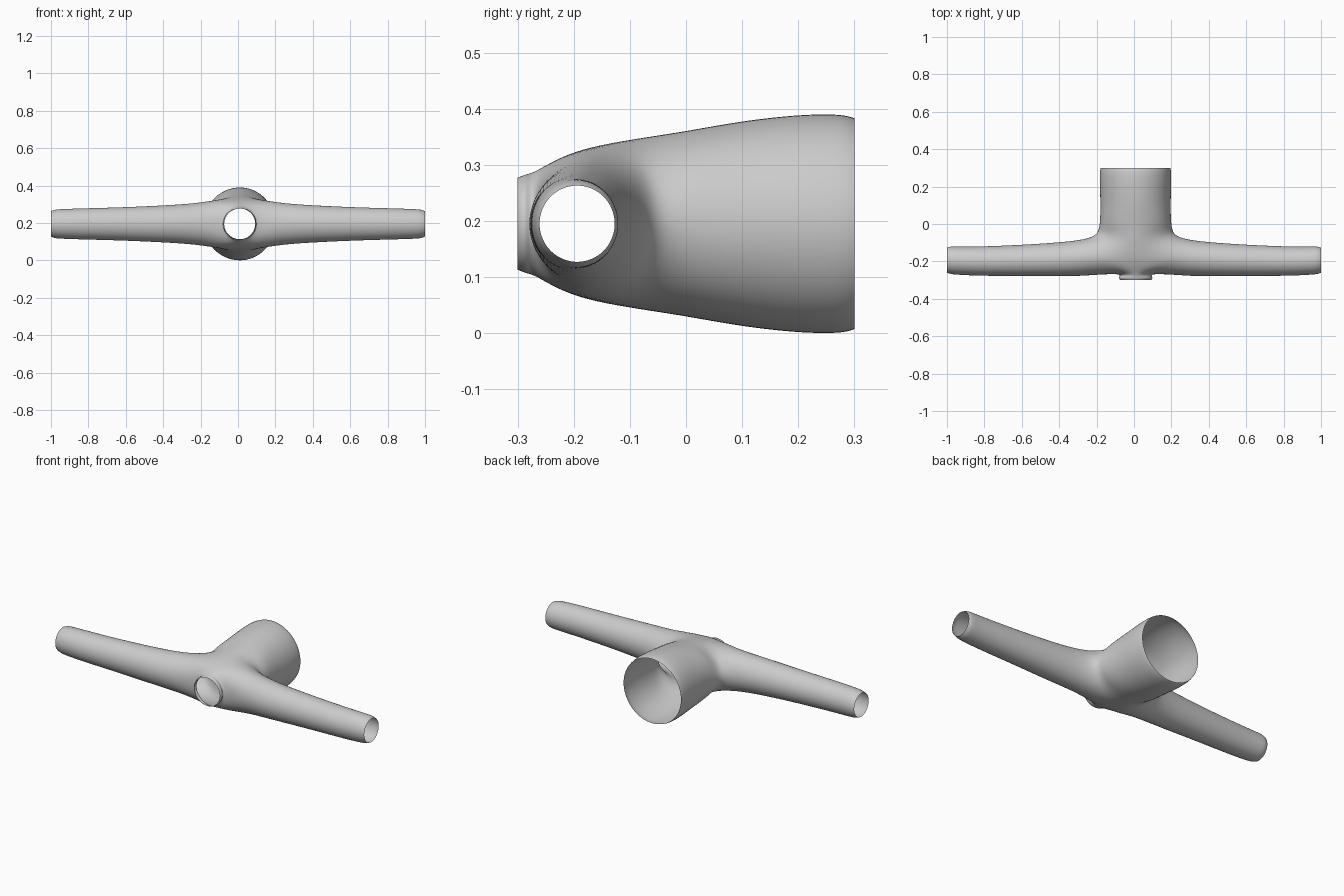
import bpy, bmesh
from math import sin, cos, pi
from mathutils import Vector

if "Cube" in bpy.data.objects:
    bpy.data.objects.remove(bpy.data.objects["Cube"])

ZC = 0.195   # height of the pipe axes
OFF = 0.01   # slight sideways offset of the hub

bm = bmesh.new()
hub = {}


def add(x, y, z):
    # the offset fades out along the arms
    return bm.verts.new((x + OFF * (1 - abs(x)), y, z + ZC))


# Hub: 3 x 3 points above and below, plus mid-height crotch points
# keys: (side, front/back, down/up)
top_points = {
    (0, -1): (0, -0.262, 0.097), (1, -1): (0.085, -0.256, 0.075),
    (0, 0): (0, -0.195, 0.128), (1, 0): (0.16, -0.19, 0.119),
    (0, 1): (0, -0.09, 0.151), (1, 1): (0.148, -0.083, 0.105),
}
crotch = {-1: (0.112, -0.268), 1: (0.213, -0.055)}
for k in (-1, 1):
    for (i, j), (x, y, z) in top_points.items():
        for s in ((-1, 1) if i else (0,)):
            hub[(s, j, k)] = add(s * x, y, k * z)
for s in (-1, 1):
    for j, (x, y) in crotch.items():
        hub[(s, j, 0)] = add(s * x, y, 0)
for k in (-1, 1):
    for i in (-1, 0):
        for j in (-1, 0):
            bm.faces.new([hub[(i, j, k)], hub[(i + 1, j, k)],
                          hub[(i + 1, j + 1, k)], hub[(i, j + 1, k)]])

STEPS = [(1, 0), (1, 1), (0, 1), (-1, 1), (-1, 0), (-1, -1), (0, -1), (1, -1)]


def pipe(start, rings):
    """Bridge eight-point rings outward from a hub opening."""
    prev = start
    for pts in rings:
        ring = [add(*p) for p in pts]
        for n in range(8):
            m = (n + 1) % 8
            bm.faces.new([prev[n], prev[m], ring[m], ring[n]])
        prev = ring


def circle(ru, rv):
    return [(ru * cos(n * pi / 4), rv * sin(n * pi / 4)) for n in range(8)]


# Side arms: x, centre y, half depth, half height
arm = [(0.28, -0.179, 0.097, 0.107), (0.42, -0.189, 0.090, 0.098),
       (0.62, -0.195, 0.083, 0.089), (0.82, -0.198, 0.078, 0.083),
       (0.94, -0.196, 0.075, 0.079), (0.98, -0.194, 0.0725, 0.075),
       (1.0, -0.194, 0.067, 0.068)]
for s in (-1, 1):
    pipe([hub[(s, j, k)] for j, k in STEPS],
         [[(s * x, cy + u, v) for u, v in circle(ry, rz)] for x, cy, ry, rz in arm])

# Wide back pipe and short front port: y, half width, half height
back = [(0.0, 0.191, 0.165), (0.1, 0.188, 0.182), (0.2, 0.19, 0.193),
        (0.27, 0.19, 0.194), (0.3, 0.186, 0.188)]
port = [(-0.284, 0.088, 0.088), (-0.3, 0.083, 0.082)]
for j, profile in ((1, back), (-1, port)):
    pipe([hub[(i, j, k)] for i, k in STEPS],
         [[(u, y, v) for u, v in circle(rx, rz)] for y, rx, rz in profile])

bmesh.ops.recalc_face_normals(bm, faces=bm.faces[:])
mesh = bpy.data.meshes.new("pipe_junction")
bm.to_mesh(mesh)
bm.free()
for p in mesh.polygons:
    p.use_smooth = True
obj = bpy.data.objects.new("pipe_junction", mesh)
bpy.context.collection.objects.link(obj)
sub = obj.modifiers.new("smooth", 'SUBSURF')
sub.levels = sub.render_levels = 3

# Adjust the cage so the smoothed skin passes through the measured points
target = [v.co.copy() for v in mesh.vertices]
for _ in range(10):
    mesh.update()
    obj.update_tag()
    mesh.update_tag()
    dg = bpy.context.evaluated_depsgraph_get()
    dg.update()
    ev = obj.evaluated_get(dg).data
    now = [Vector(ev.vertices[n].co) for n in range(len(target))]
    for v, t, c in zip(mesh.vertices, target, now):
        v.co += (t - c) * 0.9
mesh.update()
